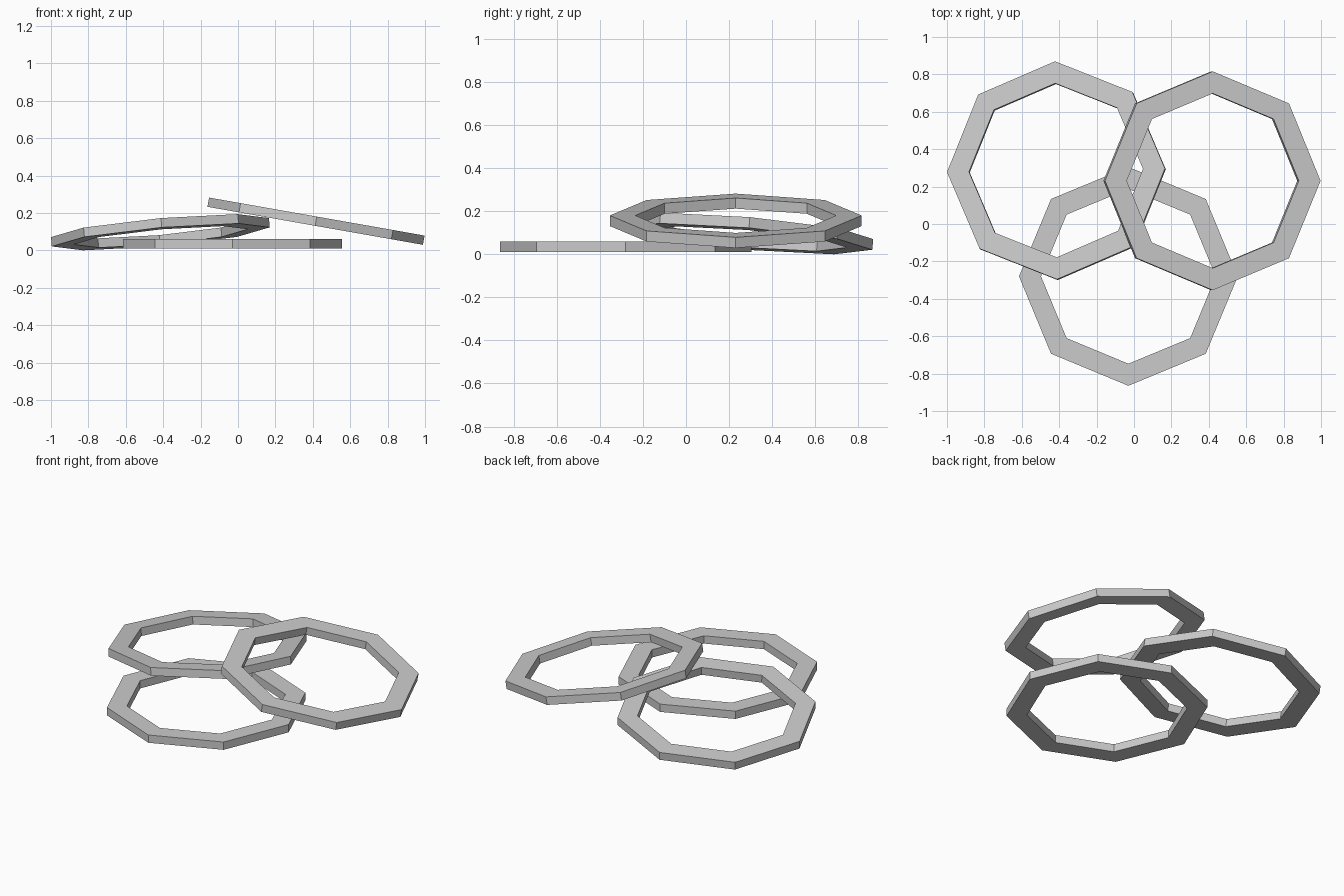
import bpy, bmesh
from math import radians, cos, sin, pi

if "Cube" in bpy.data.objects:
    bpy.data.objects.remove(bpy.data.objects["Cube"])

SIDES, OUTER, INNER, HALF = 8, 0.585, 0.467, 0.025


def octagon_ring(name, location, tilt):
    """Flat octagonal ring with a rectangular cross-section."""
    section = [(OUTER, -HALF), (OUTER, HALF), (INNER, HALF), (INNER, -HALF)]
    bm = bmesh.new()
    rows = []
    for i in range(SIDES):
        a = 2 * pi * i / SIDES
        rows.append([bm.verts.new((r * cos(a), r * sin(a), z)) for r, z in section])
    for i in range(SIDES):
        a, b = rows[i], rows[(i + 1) % SIDES]
        for j in range(4):
            k = (j + 1) % 4
            bm.faces.new((a[j], b[j], b[k], a[k]))
    bmesh.ops.recalc_face_normals(bm, faces=bm.faces)
    mesh = bpy.data.meshes.new(name)
    bm.to_mesh(mesh)
    bm.free()
    obj = bpy.data.objects.new(name, mesh)
    obj.location = location
    obj.rotation_euler = [radians(d) for d in tilt]
    bpy.context.collection.objects.link(obj)


# Front ring lies flat, the left and right rings lean on it
octagon_ring("front_ring", (-0.03, -0.28, 0.035), (0, 0, 0))
octagon_ring("left_ring", (-0.415, 0.285, 0.097), (-5, -5, 0.95))
octagon_ring("right_ring", (0.417, 0.231, 0.156), (0, 10, 0))
